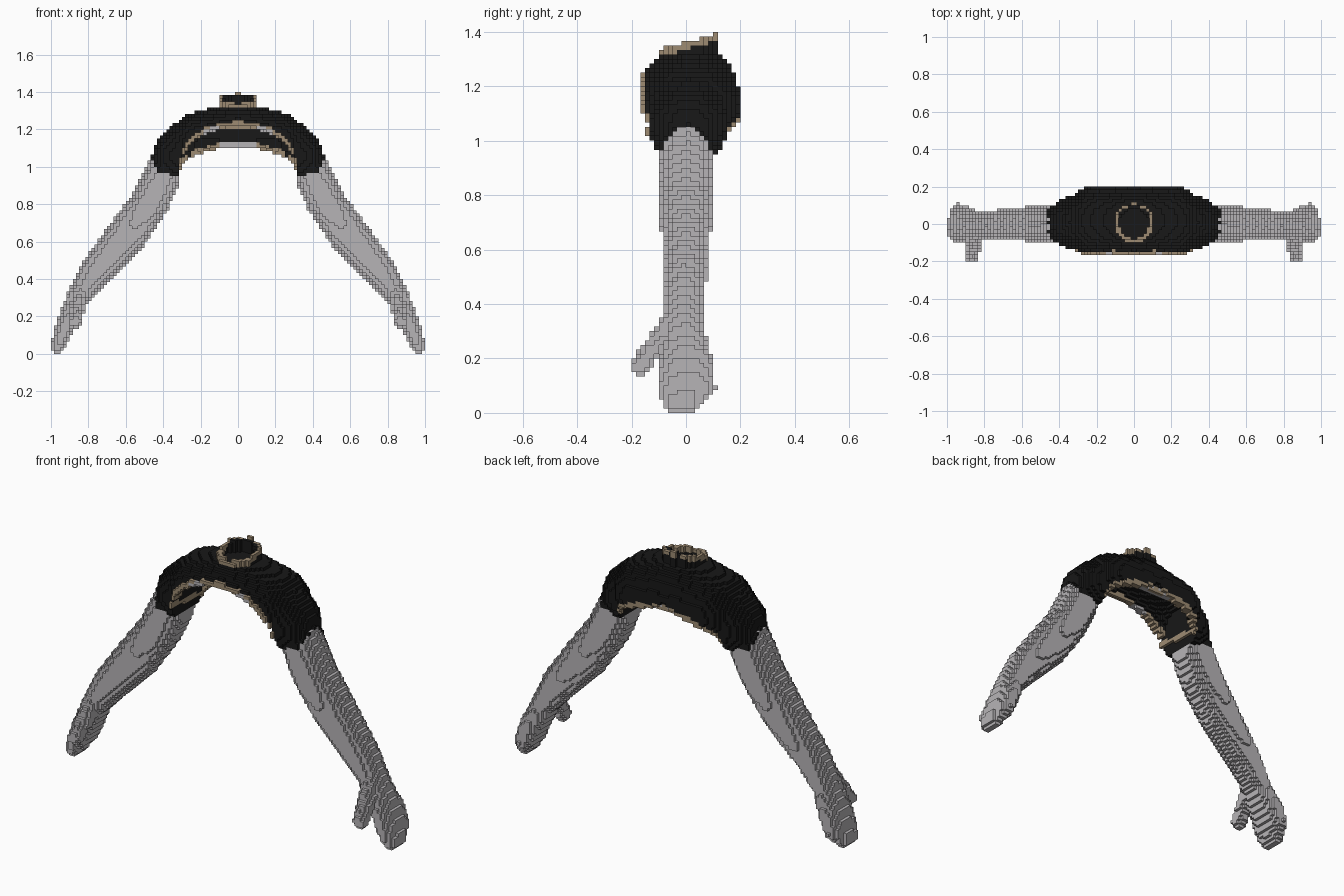
import bpy, bmesh
from math import sqrt, hypot

if "Cube" in bpy.data.objects:
    bpy.data.objects.remove(bpy.data.objects["Cube"])

COUNT = 120              # blocks across the span
S = 2 / COUNT

# Stations along each limb: x, z, half thickness, half width, centre y
TORSO = [(0, 1.17, .175, .176, .016), (.2, 1.12, .174, .181, .018),
         (.3, 1.06, .155, .142, .009), (.357, 1.0, .1, .107, .005)]
ARM = [(.362, 1.03, .099, .1, .005), (.47, .81, .101, .105, 0),
       (.595, .635, .107, .088, 0), (.77, .43, .083, .076, -.005),
       (.855, .3, .06, .073, -.005), (.91, .18, .055, .1, .003),
       (.945, .09, .046, .106, .003), (.967, .035, .034, .075, -.015)]
THUMB = ((.845, -.05, .33), (.868, -.17, .172))


def inside(chain, x, y, z, thin=0, narrow=0):
    """True inside a rounded limb swept along the stations."""
    for a, b in zip(chain, chain[1:]):
        dx, dz = b[0] - a[0], b[1] - a[1]
        s = ((x - a[0]) * dx + (z - a[1]) * dz) / (dx * dx + dz * dz)
        s = min(1, max(0, s))
        cx, cz, t, w, cy = (p + (q - p) * s for p, q in zip(a, b))
        d = hypot(x - cx, z - cz) / (t - thin)
        e = abs(y - cy) / (w - narrow)
        if d < 1 and e < 1 and d ** 2.3 + e ** 2.3 < 1:
            return True
    return False


def in_thumb(x, y, z):
    a, b = THUMB
    d = [q - p for p, q in zip(a, b)]
    v = [p - q for p, q in zip((x, y, z), a)]
    s = sum(p * q for p, q in zip(v, d)) / sum(q * q for q in d)
    s = min(1, max(0, s))
    return sum((p - s * q) ** 2 for p, q in zip(v, d)) < (.042 - .007 * s) ** 2


def hem_height(x, y):
    """Slanted arched opening under the chest, higher at the front."""
    arch = sqrt(max(0, 1 - (x / .31) ** 2))
    front, back = 1.0 + .22 * arch, .97 + .13 * arch
    k = min(1, max(0, (y + .16) / .34))
    return front + (back - front) * k


def hem_part(x, y, z, hem):
    """Bare patches on the hem edge, tan binding elsewhere."""
    if y > .1 and x < .1 and inside(TORSO, x, y, z, 0, .016):
        return "lining"
    if y < -.1 and .1 < x < .18 and z < hem + S:
        return "lining"
    if x < .27 and inside(TORSO, x, y, z, 0, .045):
        return "shirt"
    return "trim"


def part_at(x, y, z):
    """Name of the part filling this block, or None."""
    side = "left" if x > 0 else "right"
    x = abs(x)
    # raised collar round the neck, with a recessed floor
    r = hypot(x, y - .003)
    rim = 1.363 + .28 * y
    if r < .108 and z > 1.25:
        if r > .079:
            if z < rim:
                bound = z > rim - 1.6 * S and (y < .03 or r > .094)
                return "trim" if bound else "shirt"
            return None
        return "shirt" if 1.27 < z < 1.325 else None
    # chest with open underside
    if x < .31:
        hem = hem_height(x, y)
        if z < hem and z > .9:
            return None
        if x < .3 and inside(TORSO, x, y, z, .06, .037):
            return None
        if z < hem + 1.7 * S:
            # the binding stands slightly proud at the front
            if inside(TORSO, x, y, z, 0, -.012 if y < 0 else 0):
                return hem_part(x, y, z, hem)
        elif inside(TORSO, x, y, z):
            return "shirt"
    elif z > .95 and inside(TORSO, x, y, z):
        return sleeve_or_arm(x, y, z, side)
    if z < 1.12 and inside(ARM, x, y, z) or z < .4 and in_thumb(x, y, z):
        return sleeve_or_arm(x, y, z, side)
    return None


def sleeve_or_arm(x, y, z, side):
    blend = min(1, max(0, (x - .36) / .1))
    cuff = .955 + .1 * blend * max(0, 1 - (y / .105) ** 2)
    return "shirt" if z > cuff else side + "_arm"


# Fill the block grid
blocks = {}
for i in range(COUNT):
    for j in range(-14, 14):
        for k in range(86):
            name = part_at((i + .5) * S - 1, (j + .5) * S, (k + .5) * S)
            if name:
                blocks[i, j, k] = name
floor = min(b[2] for b in blocks)


def make_material(name, colour):
    m = bpy.data.materials.new(name)
    m.use_nodes = True
    m.diffuse_color = (*colour, 1)
    bsdf = m.node_tree.nodes["Principled BSDF"]
    bsdf.inputs["Base Color"].default_value = (*colour, 1)
    bsdf.inputs["Roughness"].default_value = .9
    return m


grey = make_material("skin grey", (.47, .455, .47))
black = make_material("cloth black", (.009, .009, .009))
tan = make_material("trim tan", (.34, .26, .17))
PARTS = {"left_arm": grey, "right_arm": grey, "lining": grey,
         "shirt": black, "trim": tan}


def build_part(name, material):
    """Skin the exposed block sides of one part."""
    bm = bmesh.new()
    verts = {}

    def corner(c):
        if c not in verts:
            verts[c] = bm.verts.new((c[0] * S - 1, c[1] * S, (c[2] - floor) * S))
        return verts[c]

    for block, owner in blocks.items():
        if owner != name:
            continue
        for axis in range(3):
            u, v = (axis + 1) % 3, (axis + 2) % 3
            for step in (0, 1):
                near = list(block)
                near[axis] += 2 * step - 1
                if tuple(near) in blocks:
                    continue
                loop = []
                for du, dv in ((0, 0), (1, 0), (1, 1), (0, 1)):
                    c = list(block)
                    c[axis] += step
                    c[u] += du
                    c[v] += dv
                    loop.append(corner(tuple(c)))
                bm.faces.new(loop if step else loop[::-1])
    mesh = bpy.data.meshes.new(name)
    bm.to_mesh(mesh)
    bm.free()
    mesh.materials.append(material)
    bpy.context.collection.objects.link(bpy.data.objects.new(name, mesh))


for part, mat in PARTS.items():
    build_part(part, mat)
